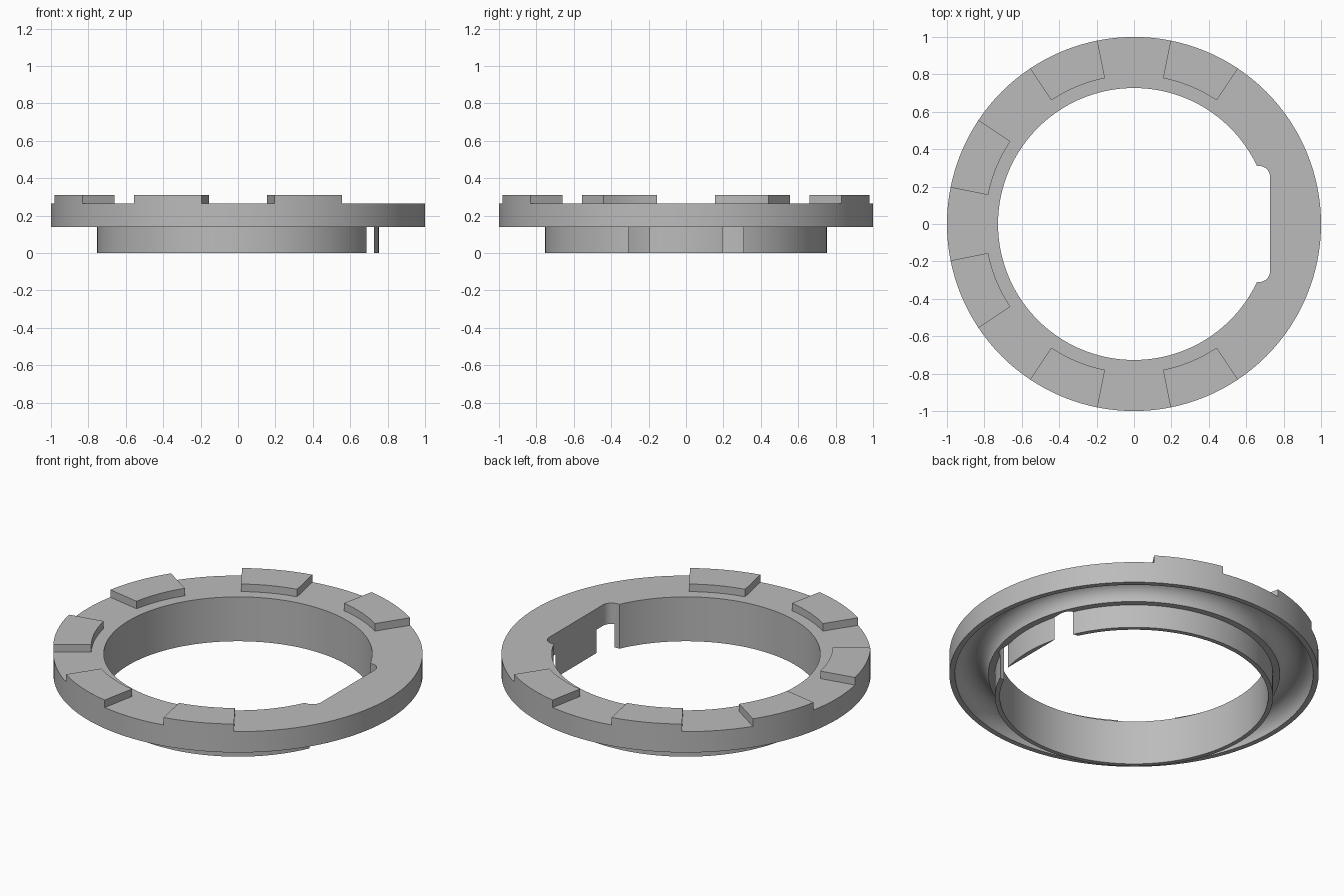
import bpy, bmesh
from math import sin, cos, pi, radians

cube = bpy.data.objects.get("Cube")
if cube:
    bpy.data.objects.remove(cube, do_unlink=True)

SEGMENTS = 128
BORE, RIM = 0.727, 1.0
SHOULDER, DECK, TAB_TOP = 0.14, 0.265, 0.31

grey = bpy.data.materials.new("plain grey")
grey.use_nodes = True
colour = (0.5, 0.5, 0.5, 1)
grey.diffuse_color = colour
grey.node_tree.nodes["Principled BSDF"].inputs["Base Color"].default_value = colour


def finish(name, bm):
    bmesh.ops.recalc_face_normals(bm, faces=bm.faces)
    mesh = bpy.data.meshes.new(name)
    bm.to_mesh(mesh)
    bm.free()
    mesh.materials.append(grey)
    obj = bpy.data.objects.new(name, mesh)
    bpy.context.collection.objects.link(obj)
    return obj


def select(obj):
    bpy.ops.object.select_all(action="DESELECT")
    obj.select_set(True)
    bpy.context.view_layer.objects.active = obj


def smooth(obj):
    select(obj)
    bpy.ops.object.shade_smooth_by_angle(angle=radians(30))


def revolve(name, profile, start, end, steps):
    """Sweep a closed (radius, height) profile around z."""
    bm = bmesh.new()
    full = end - start > 2 * pi - 0.001
    angles = [start + (end - start) * i / steps for i in range(steps + (not full))]
    rings = [[bm.verts.new((r * cos(a), r * sin(a), z)) for r, z in profile]
             for a in angles]
    count = len(profile)
    for i in range(steps):
        a, b = rings[i], rings[(i + 1) % len(rings)]
        for j in range(count):
            k = (j + 1) % count
            bm.faces.new((a[j], b[j], b[k], a[k]))
    if not full:
        bm.faces.new(rings[0])
        bm.faces.new(rings[-1])
    return finish(name, bm)


def prism(name, outline, low, high):
    bm = bmesh.new()
    face = bm.faces.new([bm.verts.new((x, y, low)) for x, y in outline])
    made = bmesh.ops.extrude_face_region(bm, geom=[face])["geom"]
    for v in made:
        if isinstance(v, bmesh.types.BMVert):
            v.co.z = high
    return finish(name, bm)


# Ring body: thin sleeve below, flange with a half-round groove underneath
groove = [(0.88 - 0.09 * cos(pi * i / 16), SHOULDER + 0.09 * sin(pi * i / 16))
          for i in range(17)]
profile = [(BORE, 0), (0.753, 0), (0.753, SHOULDER)] + groove
profile += [(RIM, SHOULDER), (RIM, DECK), (BORE, DECK)]
ring = revolve("ring_body", profile, 0, 2 * pi, SEGMENTS)

# Round-cornered notch through the bore and sleeve on one side
HALF, FILLET = 0.31, 0.057
corner = [(BORE - FILLET + FILLET * cos(pi / 2 * i / 8),
           HALF - FILLET + FILLET * sin(pi / 2 * i / 8)) for i in range(9)]
outline = corner + [(0.4, HALF), (0.4, -HALF)] + [(x, -y) for x, y in reversed(corner)]
cutter = prism("notch_cutter", outline, -0.1, 0.5)
cutter.hide_render = True
cut = ring.modifiers.new("notch", "BOOLEAN")
cut.operation, cut.solver, cut.object = "DIFFERENCE", "EXACT", cutter
select(ring)
bpy.ops.object.modifier_apply(modifier=cut.name)
bpy.data.objects.remove(cutter, do_unlink=True)
smooth(ring)

# Six raised tabs, flush with the outer rim
tab_profile = [(0.795, DECK), (RIM, DECK), (RIM, TAB_TOP), (0.795, TAB_TOP)]
for n in range(6):
    middle = radians(67.5 + 45 * n)
    half = pi / 16
    tab = revolve(f"raised_tab_{n + 1}", tab_profile, middle - half, middle + half,
                  SEGMENTS // 16)
    smooth(tab)
